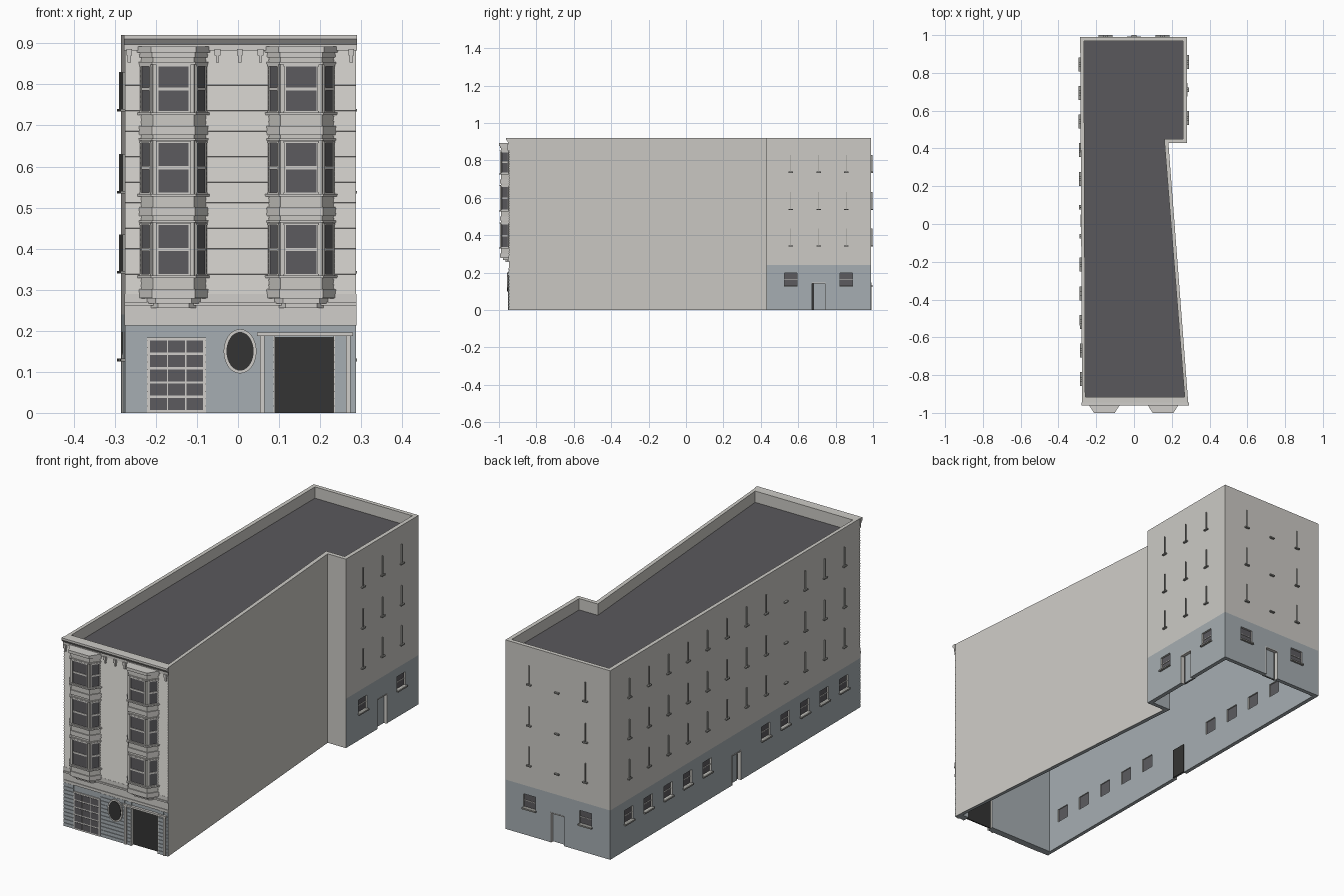
import bpy, bmesh, math
from mathutils import Matrix, Vector

if "Cube" in bpy.data.objects:
    bpy.data.objects.remove(bpy.data.objects["Cube"])


def material(name, *srgb):
    lin = [((c / 255 + 0.055) / 1.055) ** 2.4 for c in srgb] + [1]
    m = bpy.data.materials.new(name)
    m.use_nodes = True
    m.diffuse_color = lin
    m.node_tree.nodes["Principled BSDF"].inputs["Base Color"].default_value = lin
    return m


CREAM = material("cream wall", 204, 202, 197)
BLUE = material("blue grey base", 166, 174, 178)
TRIM = material("pale trim", 208, 206, 202)
GLASS = material("grey glass", 92, 91, 95)
ROOF = material("roof grey", 90, 89, 92)
DARK = material("dark opening", 52, 52, 51)
SILL = material("sill grey", 150, 150, 146)


def finish(name, bm, *mats):
    bmesh.ops.recalc_face_normals(bm, faces=bm.faces)
    mesh = bpy.data.meshes.new(name)
    bm.to_mesh(mesh)
    bm.free()
    ob = bpy.data.objects.new(name, mesh)
    for m in mats:
        mesh.materials.append(m)
    bpy.context.scene.collection.objects.link(ob)
    return ob


def boxes(name, mat, items):
    """Each item: (wall frame, u0, u1, v0, v1, z0, z1); v points outward."""
    bm = bmesh.new()
    for frame, u0, u1, v0, v1, z0, z1 in items:
        m = (frame @ Matrix.Translation(((u0 + u1) / 2, (v0 + v1) / 2, (z0 + z1) / 2))
             @ Matrix.Diagonal((u1 - u0, v1 - v0, z1 - z0, 1)))
        bmesh.ops.create_cube(bm, size=1, matrix=m)
    return finish(name, bm, mat)


def prisms(name, mat, items, axis="z"):
    """Each item: (outline, low, high) swept along the axis."""
    place = {"z": lambda a, b, t: (a, b, t), "x": lambda a, b, t: (t, a, b),
             "y": lambda a, b, t: (a, t, b)}[axis]
    bm = bmesh.new()
    for pts, lo, hi in items:
        a, b = ([bm.verts.new(place(p, q, t)) for p, q in pts] for t in (lo, hi))
        bm.faces.new(a)
        bm.faces.new(b)
        for i in range(len(a)):
            j = (i + 1) % len(a)
            bm.faces.new((a[i], a[j], b[j], b[i]))
    return finish(name, bm, mat)


def wall_frame(origin, along, out):
    m = Matrix.Identity(4)
    for i, v in enumerate((along, out, (0, 0, 1), origin)):
        m.col[i].xyz = Vector(v)
    return m


FRONT_Y, BACK_Y = -0.945, 0.99
FRONT = wall_frame((0, FRONT_Y, 0), (1, 0, 0), (0, -1, 0))
BACK = wall_frame((0, BACK_Y, 0), (1, 0, 0), (0, 1, 0))
LEFT = wall_frame((0.28, 0, 0), (0, 1, 0), (1, 0, 0))
RIGHT = wall_frame((-0.28, 0, 0), (-0.0052, 1, 0), (-1, 0, 0))

# Hollow wall shell with parapet
outer = [(-0.275, FRONT_Y), (0.287, FRONT_Y), (0.182, 0.43), (0.28, 0.43), (0.28, BACK_Y), (-0.285, BACK_Y)]
inner = [(-0.258, -0.915), (0.268, -0.915), (0.16, 0.45), (0.26, 0.45), (0.26, 0.97), (-0.265, 0.97)]
ROOF_Z, TOP, BASE = 0.865, 0.92, 0.24
bm = bmesh.new()
rings = [[bm.verts.new((x, y, z)) for x, y in pts] for pts, z in
         ((outer, 0), (outer, BASE), (outer, TOP), (inner, TOP), (inner, ROOF_Z), (inner, 0))]
blind = (1, 2)
for k in range(6):
    a, b = rings[k], rings[(k + 1) % 6]
    for i in range(6):
        j = (i + 1) % 6
        f = bm.faces.new((a[i], a[j], b[j], b[i]))
        f.material_index = int(k >= 4 or (k == 0 and i not in blind))
walls = finish("walls", bm, CREAM, BLUE)
prisms("roof", ROOF, [(inner, ROOF_Z - 0.01, ROOF_Z)])

# Side and back openings: (wall, all columns, skipped window columns, sill-only columns, door)
run = [0.845 - 0.1515 * i for i in range(12)]
sides = [(RIGHT, run, (5, 6), (8,), 0.013),
         (LEFT, [0.56, 0.71, 0.857], (1,), (), 0.71),
         (BACK, [0.15, 0, -0.152], (1,), (1,), 0)]
holes, panes, frames, sills, fins, doors, shadows = [], [], [], [], [], [], []
for w, cols, skip, plain, door in sides:
    for i, u in enumerate(cols):
        if i not in skip:
            holes.append((w, u - 0.033, u + 0.033, -0.04, 0.01, 0.132, 0.197))
            panes.append((w, u - 0.034, u + 0.034, -0.013, -0.009, 0.131, 0.198))
            frames.append((w, u - 0.033, u + 0.033, -0.009, -0.006, 0.163, 0.166))
            sills.append((w, u - 0.037, u + 0.037, -0.005, 0.01, 0.125, 0.132))
        for z in (0.345, 0.54, 0.74):
            sills.append((w, u - 0.012, u + 0.012, 0, 0.01, z - 0.006, z))
            if i not in plain:
                fins.append((w, u - 0.0015, u + 0.0015, 0, 0.006, z, z + 0.09))
    holes.append((w, door - 0.036, door + 0.036, -0.04, 0.01, -0.02, 0.146))
    doors.append((w, door - 0.026, door + 0.037, -0.019, -0.014, 0, 0.147))
    shadows.append((w, door - 0.037, door + 0.037, -0.024, -0.019, 0, 0.147))
    frames += [(w, door + 0.032, door + 0.036, -0.014, 0.002, 0, 0.146),
               (w, door - 0.036, door + 0.036, -0.014, 0.002, 0.142, 0.146)]

# Front vehicle opening
holes.append((FRONT, 0.09, 0.232, -0.06, 0.01, -0.02, 0.183))
shadows.append((FRONT, 0.088, 0.234, -0.02, -0.014, 0, 0.185))

cutter = boxes("opening_cutter", CREAM, holes)
cutter.hide_render = True
mod = walls.modifiers.new("openings", "BOOLEAN")
mod.operation, mod.solver, mod.object = "DIFFERENCE", "EXACT", cutter
bpy.context.view_layer.objects.active = walls
bpy.ops.object.modifier_apply(modifier=mod.name)
bpy.data.objects.remove(cutter)

boxes("side_window_glass", GLASS, panes)
boxes("side_frames", TRIM, frames)
boxes("window_sills", SILL, sills)
boxes("window_edge_fins", SILL, fins)
boxes("side_doors", BLUE, doors)
boxes("door_recesses", DARK, shadows)

# Rusticated ground floor
courses = []
for x0, x1 in ((-0.275, -0.222), (-0.078, 0.052), (0.065, 0.09), (0.232, 0.262), (0.275, 0.287)):
    for i in range(12):
        courses.append((FRONT, x0, x1, 0, 0.003, i * 0.0178, i * 0.0178 + 0.0155))
boxes("ground_floor_courses", BLUE, courses)
boxes("portal_trim", TRIM, [
    (FRONT, 0.053, 0.064, 0, 0.008, 0, 0.187), (FRONT, 0.263, 0.274, 0, 0.008, 0, 0.187),
    (FRONT, 0.046, 0.28, 0, 0.012, 0.187, 0.196), (FRONT, 0.086, 0.09, 0, 0.005, 0, 0.187),
    (FRONT, 0.232, 0.236, 0, 0.005, 0, 0.187)])

# Gridded ground floor window
boxes("grid_window_frame", TRIM, [(FRONT, -0.222, -0.078, 0, 0.005, 0, 0.183)])
boxes("grid_window_panes", GLASS, [
    (FRONT, x, x + 0.041, 0.004, 0.0065, 0.007 + r * 0.035, 0.036 + r * 0.035)
    for x in (-0.214, -0.170, -0.126) for r in range(5)])


def oval(rx, rz):
    return [(0.005 + rx * math.cos(math.tau * i / 32), 0.15 + rz * math.sin(math.tau * i / 32)) for i in range(32)]


# Oval window
prisms("oval_frame", TRIM, [(oval(0.04, 0.054), FRONT_Y - 0.009, FRONT_Y)], "y")
prisms("oval_glass", DARK, [(oval(0.033, 0.047), FRONT_Y - 0.011, FRONT_Y - 0.005)], "y")

# Belt course, clapboard siding and cornice
boxes("belt_course", TRIM, [(FRONT, -0.276, 0.288, 0, v, a, b) for a, b, v in (
    (0.213, 0.226, 0.005), (0.226, 0.262, 0.002), (0.262, 0.27, 0.009), (0.27, 0.289, 0.004))])
siding = [(FRONT_Y + 0.002, 0.885), (FRONT_Y + 0.002, 0.288)]
for i in range(48):
    z = 0.288 + i * 0.01244
    siding += [(FRONT_Y - 0.0035, z), (FRONT_Y - 0.0005, z + 0.0122)]
prisms("clapboard_siding", CREAM, [(siding, -0.275, 0.287)], "x")
cornice = [(0, 0.883), (-0.006, 0.883), (-0.006, 0.897), (-0.017, 0.91), (-0.017, TOP), (0, TOP)]
prisms("cornice", TRIM, [([(FRONT_Y + y, z) for y, z in cornice], -0.278, 0.29)], "x")
brackets = []
for x in (-0.265, -0.05, 0.004, 0.055, 0.276):
    brackets += [(FRONT, x - 0.007, x + 0.007, 0, 0.012, 0.87, 0.886),
                 (FRONT, x - 0.004, x + 0.004, 0, 0.009, 0.853, 0.87)]
boxes("cornice_brackets", TRIM, brackets)


def bay(cx, g):
    """Plan of a bay window, grown outward by g."""
    y = FRONT_Y - 0.045 - g
    return [(cx - 0.08 - g, FRONT_Y), (cx - 0.05 - g / 2, y), (cx + 0.05 + g / 2, y), (cx + 0.08 + g, FRONT_Y)]


# Bay windows with bands, corbels and sash windows
bodies, bands, glass, sashes = [], [], [], []
floors = ((0.338, 0.458), (0.537, 0.657), (0.735, 0.843))
for cx in (-0.157, 0.154):
    bodies.append((bay(cx, 0), 0.289, 0.87))
    layers = [(0.278, 0.289, 0.002), (0.267, 0.278, -0.012), (0.256, 0.267, -0.024),
              (0.866, 0.878, 0.004), (0.878, 0.892, 0.01)]
    for zb, zt in floors:
        layers += [(zb - 0.01, zb - 0.004, 0.009), (zb - 0.058, zb - 0.036, 0.005), (zt + 0.006, zt + 0.011, 0.006)]
    bands += [(bay(cx, g), a, b) for a, b, g in layers]
    pts = [Vector((x, y, 0)) for x, y in bay(cx, 0)]
    for p, q, half in ((pts[0], pts[1], 0.02), (pts[1], pts[2], 0.039), (pts[2], pts[3], 0.02)):
        d = (q - p).normalized()
        w = wall_frame((p + q) / 2, d, (d.y, -d.x, 0))
        for zb, zt in floors:
            mid = (zb + zt) / 2
            glass.append((w, -half, half, 0, 0.0015, zb, zt))
            sashes += [(w, -half, half, 0, 0.004, mid - 0.004, mid + 0.004),
                       (w, -half - 0.004, half + 0.004, 0, 0.005, zt, zt + 0.005),
                       (w, -half - 0.004, half + 0.004, 0, 0.005, zb - 0.004, zb)]
            sashes += [(w, s * half - 0.002, s * half + 0.002, 0, 0.005, zb, zt) for s in (-1, 1)]
prisms("bay_bodies", CREAM, bodies)
prisms("bay_bands", TRIM, bands)
boxes("bay_window_glass", GLASS, glass)
boxes("bay_window_sashes", TRIM, sashes)
